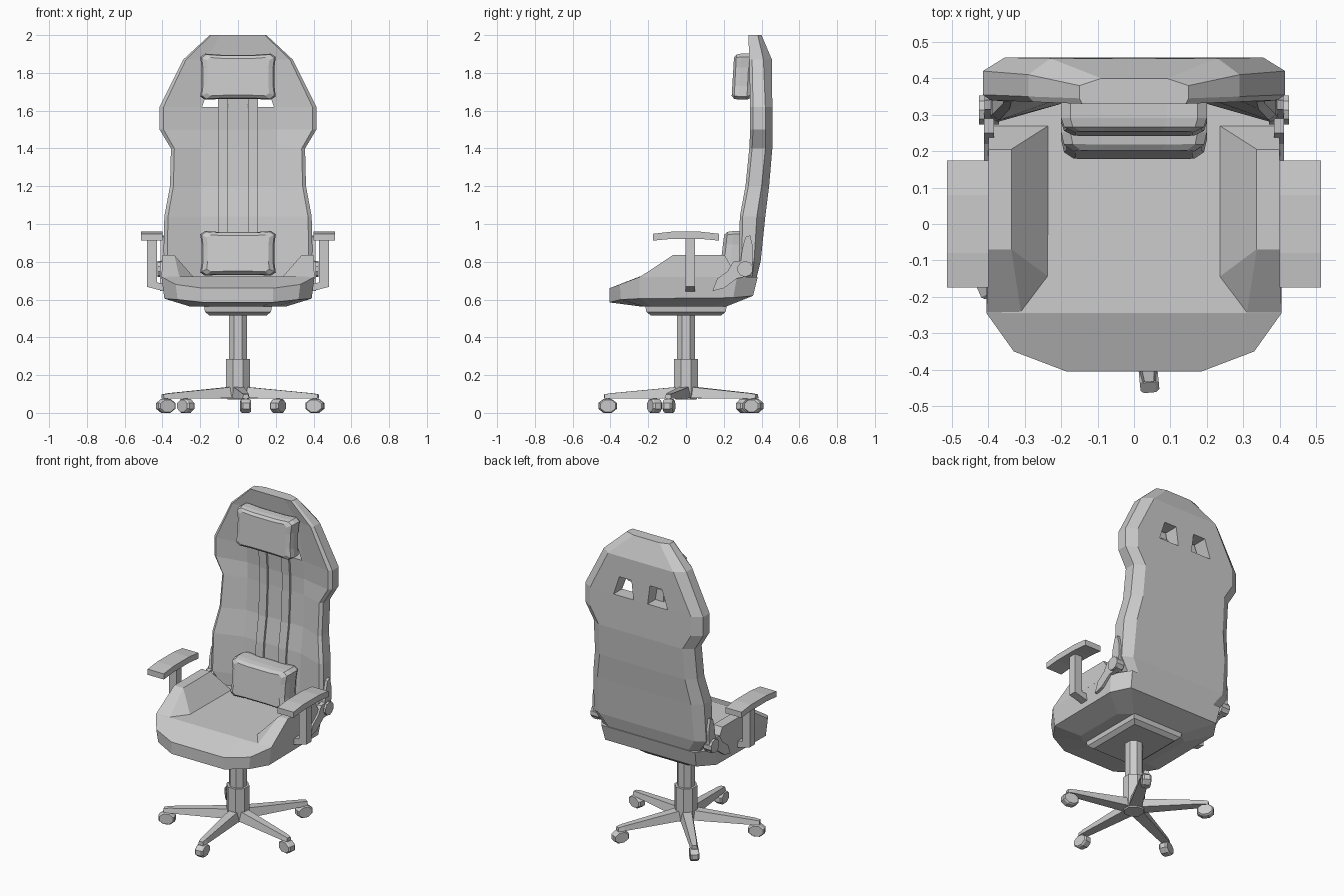
import bpy, bmesh, math
from mathutils import Vector, Matrix

if "Cube" in bpy.data.objects:
    bpy.data.objects.remove(bpy.data.objects["Cube"])


def loft(name, rings, matrix=None):
    """Skin equal-length closed rings and cap both ends."""
    bm = bmesh.new()
    vs = [[bm.verts.new(p) for p in r] for r in rings]
    n = len(vs[0])
    for a, b in zip(vs, vs[1:]):
        for i in range(n):
            j = (i + 1) % n
            bm.faces.new((a[i], a[j], b[j], b[i]))
    bm.faces.new(vs[0][::-1])
    bm.faces.new(vs[-1])
    bmesh.ops.remove_doubles(bm, verts=bm.verts, dist=0.0005)
    bmesh.ops.recalc_face_normals(bm, faces=bm.faces)
    if matrix:
        bm.transform(matrix)
        bmesh.ops.recalc_face_normals(bm, faces=bm.faces)
    me = bpy.data.meshes.new(name)
    bm.to_mesh(me)
    bm.free()
    ob = bpy.data.objects.new(name, me)
    bpy.context.collection.objects.link(ob)
    return ob


def mirrored(half):
    return half + [(-p[0],) + tuple(p[1:]) for p in reversed(half)]


def side_plate(name, profile, x0, x1):
    """Extrude a (y, z) profile between two x values."""
    return loft(name, [[(x, y, z) for y, z in profile] for x in (x0, x1)])


def circle(r, n, ry=None):
    return [(r * math.cos(math.tau * (i + .5) / n), (ry or r) * math.sin(math.tau * (i + .5) / n))
            for i in range(n)]


def column(name, levels, n=8):
    return loft(name, [[(x, y, z) for x, y in circle(r, n)] for r, z in levels])


# Seat: faceted pad
low = [(.185, -.405, .585), (.32, -.345, .60), (.39, -.245, .605), (.39, .25, .61), (.32, .355, .62)]
high = [(.185, -.405, .66), (.33, -.35, .68), (.405, -.245, .72), (.40, .27, .72), (.33, .38, .72)]
bottom = [(.12, -.23, .562), (.20, -.22, .562), (.25, -.18, .562), (.25, .15, .562), (.18, .21, .562)]
top = [(.185, -.245, .722), (.30, -.245, .722), (.405, -.245, .72), (.40, .27, .72), (.33, .38, .72)]
loft("seat", [mirrored(r) for r in (bottom, low, high, top)])

# Backrest: rows of z, half width, bolster front, centre front, side back edge, back
rows = [(2.00, .15, .33, .33, .38, .40), (1.87, .29, .335, .35, .41, .455),
        (1.62, .415, .34, .37, .42, .457), (1.50, .415, .34, .38, .42, .457),
        (1.40, .355, .335, .38, .42, .457), (1.20, .36, .315, .37, .40, .44),
        (1.04, .39, .285, .345, .375, .42), (.80, .395, .28, .33, .36, .395),
        (.72, .34, .30, .33, .35, .375)]
rings = []
for z, w, yf, yc, ys, yb in rows:
    half = [(min(.2, w * .6), yc, z), (w * .95, yf, z), (w, yf + .015, z), (w, ys, z), (w - .06, yb, z)]
    rings.append(mirrored(half))
back = loft("backrest", rings)

# Belt openings through the backrest
for s in (-1, 1):
    hole = [(.05, 1.62), (.19, 1.62), (.15, 1.74), (.065, 1.74)]
    cutter = loft("opening_cutter", [[(s * x, y, z) for x, z in hole] for y in (.2, .6)])
    cutter.hide_render = True
    mod = back.modifiers.new("opening", 'BOOLEAN')
    mod.operation, mod.solver, mod.object = 'DIFFERENCE', 'EXACT', cutter
    bpy.context.view_layer.objects.active = back
    bpy.ops.object.modifier_apply(modifier=mod.name)
    bpy.data.objects.remove(cutter)

# Cushions: pinched rounded boxes
def cushion(name, y0, y1, zc, h, tilt):
    half = [(.09, .95), (.175, 1), (.2, .86), (.193, .4), (.193, -.4), (.2, -.86), (.175, -1), (.09, -.97)]
    out = []
    for t, s in ((0, .90), (.25, 1), (.65, 1), (.88, .96), (1, .83)):
        y = y1 + (y0 - y1) * t
        out.append([(x * s, y + v * h * tilt, zc + v * h * s)
                    for x, v in mirrored(half)])
    return loft(name, out)


cushion("head_pillow", .248, .355, 1.78, .122, .05)
cushion("lumbar_pillow", .19, .335, .845, .118, .1)

for s in (-1, 1):
    tag = "right" if s > 0 else "left"

    # Belts down the backrest centre
    belt = [[(s * x, yc + dy, z) for x, dy in ((.052, .01), (.052, -.014), (.106, -.014), (.106, .01))]
            for z, yc in ((1.69, .365), (1.62, .37), (1.5, .38), (1.4, .38), (1.2, .37), (1.04, .345), (.88, .335))]
    loft("belt_" + tag, belt)

    # Seat side bolster
    foot = [(.405, -.245), (.31, -.245), (.235, -.145), (.235, .27), (.40, .27)]
    ridge = [(.40, -.07), (.337, -.07), (.337, -.069), (.337, .205), (.40, .205)]
    loft("seat_bolster_" + tag, [[(s * x, y, z) for x, y in r]
                                 for r, z in ((foot, .719), (ridge, .835))])

    # Armrest: bowed pad, upright and foot
    pad = [(-.175, .912), (-.08, .921), (.08, .921), (.175, .912),
           (.175, .948), (.08, .959), (-.08, .959), (-.175, .948)]
    side_plate("arm_pad_" + tag, pad, s * .40, s * .513)
    support = [(.43, .925), (.483, .925), (.483, .668), (.38, .64), (.38, .685), (.43, .69)]
    loft("arm_support_" + tag, [[(s * x, y, z) for x, z in support] for y in (-.003, .047)])

    # Recline hinge: lower arm, upper arm and round cover
    lower = [(.14, .645), (.20, .66), (.27, .712), (.34, .725), (.35, .77), (.30, .805),
             (.25, .80), (.22, .75), (.165, .71)]
    upper = [(.285, .77), (.35, .77), (.356, .87), (.34, .94), (.315, .932), (.298, .87)]
    side_plate("hinge_lower_" + tag, lower, s * .385, s * .412)
    side_plate("hinge_upper_" + tag, upper, s * .375, s * .410)
    side_plate("hinge_cover_" + tag, [(.313 + y, .762 + z) for y, z in circle(.042, 10)], s * .37, s * .425)

# Mechanism plate and gas column
plate = []
for x, y, z in ((.15, .185, .515), (.175, .21, .535), (.18, .215, .565)):
    plate.append([(x, -y, z), (x, y, z), (-x, y, z), (-x, -y, z)])
loft("tilt_plate", plate)
column("gas_column", [(.053, .2), (.053, .52)])
column("column_sleeve", [(.06, .07), (.068, .09), (.068, .285)])

# Five-star base with casters
for i in range(5):
    turn = Matrix.Rotation(math.radians(-84.5 + 72 * i), 4, 'Z')
    leg = [[(r, -w, zb), (r, w, zb), (r, w * .7, zt), (r, -w * .7, zt)]
           for r, w, zb, zt in ((0, .04, .078, .138), (.06, .038, .078, .136),
                                (.40, .024, .075, .104), (.435, .018, .075, .098))]
    loft(f"base_leg_{i + 1}", leg, turn)
    wheel = [[(.417 + x * k, y, .037 + z * k) for x, z in circle(.052, 8, .040)]
             for y, k in ((-.026, .85), (-.017, 1), (.017, 1), (.026, .85))]
    loft(f"caster_{i + 1}", wheel, turn)
    stem = [[(.417 + x, y, z) for x, y in circle(.013, 6)] for z in (.04, .085)]
    loft(f"caster_stem_{i + 1}", stem, turn)
